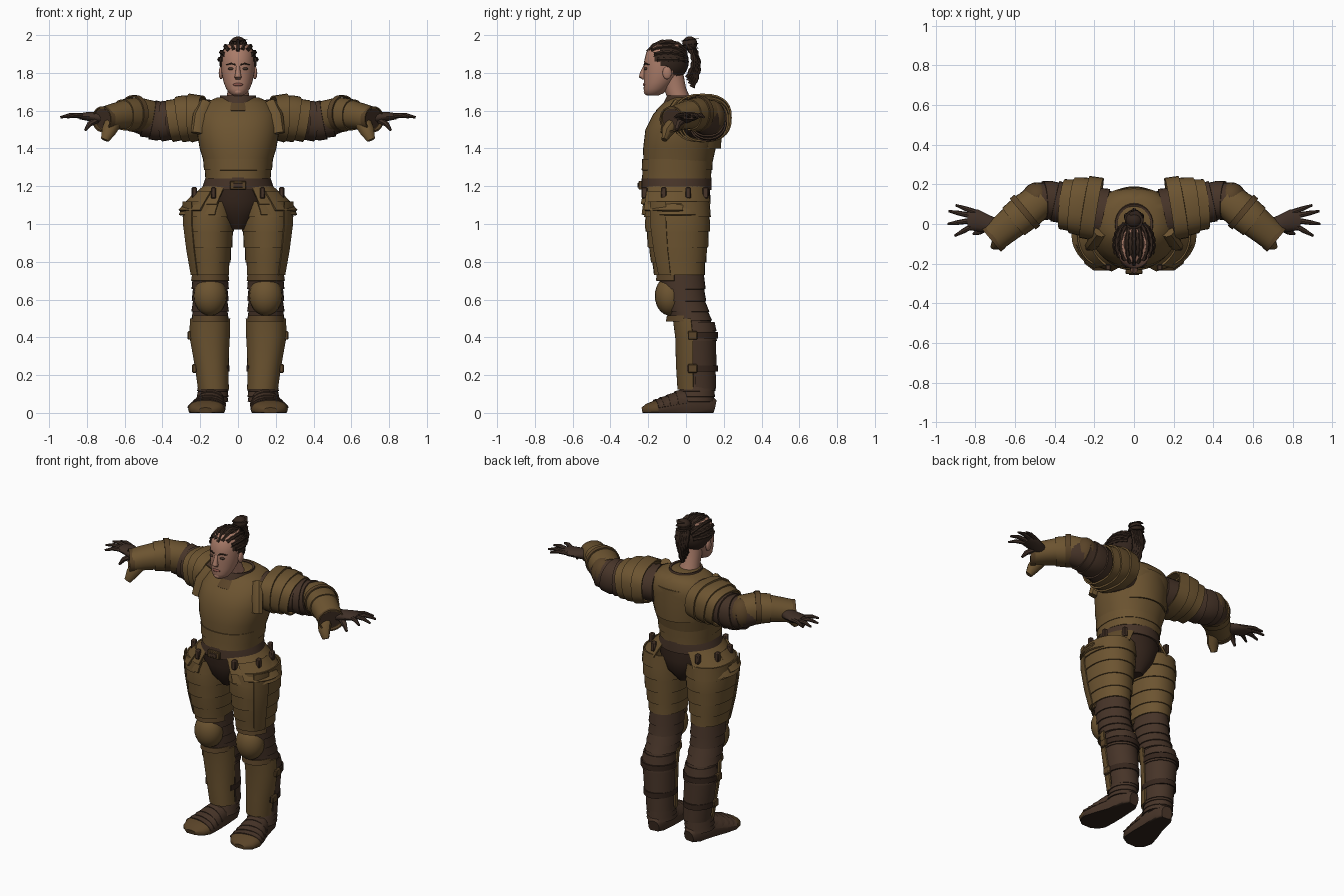
import bpy, bmesh, math
from mathutils import Vector, Matrix

if "Cube" in bpy.data.objects:
    bpy.data.objects.remove(bpy.data.objects["Cube"])


def colour(name, r, g, b):
    m = bpy.data.materials.new(name)
    m.use_nodes = True
    m.diffuse_color = (r, g, b, 1)
    bsdf = m.node_tree.nodes["Principled BSDF"]
    bsdf.inputs["Base Color"].default_value = (r, g, b, 1)
    bsdf.inputs["Roughness"].default_value = 0.8
    return m


BRONZE = colour("bronze plate", .15, .088, .03)
TRIM = colour("dull bronze trim", .10, .056, .021)
LEATHER = colour("dark leather", .062, .034, .021)
CLOTH = colour("black brown cloth", .036, .019, .012)
GLOVE = colour("brown glove", .05, .029, .02)
SOLE = colour("boot sole", .028, .017, .011)
SKIN = colour("skin", .40, .20, .14)
HAIR = colour("dark hair", .032, .018, .012)
LIPS = colour("lips", .25, .09, .07)
EYES = colour("eyes", .06, .035, .025)


def finish(name, bm, mats, mirror=False, rule=None, angle=40):
    bmesh.ops.recalc_face_normals(bm, faces=bm.faces)
    if rule:
        for f in bm.faces:
            f.material_index = rule(f.calc_center_median(), f.normal)
    mesh = bpy.data.meshes.new(name)
    bm.to_mesh(mesh)
    bm.free()
    for m in mats if isinstance(mats, list) else [mats]:
        mesh.materials.append(m)
    ob = bpy.data.objects.new(name, mesh)
    bpy.context.scene.collection.objects.link(ob)
    bpy.ops.object.select_all(action='DESELECT')
    ob.select_set(True)
    bpy.context.view_layer.objects.active = ob
    bpy.ops.object.shade_smooth_by_angle(angle=math.radians(angle))
    if mirror:
        ob.modifiers.new("mirror", 'MIRROR')
    return ob


def loft(name, strips, mats, path=False, arc=(0, 360), n=28, thick=0, p=1, **kw):
    """Skin each strip of (x, y, z, half width, half depth) rings."""
    bm = bmesh.new()
    full = arc[1] - arc[0] == 360
    for rings in strips if isinstance(strips[0], list) else [strips]:
        centres = [Vector(r[:3]) for r in rings]
        whole = (centres[-1] - centres[0]).normalized()
        ref = Vector((0, 0, 1)) if abs(whole.z) < .8 else Vector((0, 1, 0))
        loops = []
        for i, (c, r) in enumerate(zip(centres, rings)):
            u, v = Vector((1, 0, 0)), Vector((0, 1, 0))
            if path:
                t = (centres[min(i + 1, len(rings) - 1)] - centres[max(i - 1, 0)]).normalized()
                u = t.cross(ref).normalized()
                v = u.cross(t)
            loop = []
            for k in range(n if full else n + 1):
                a = math.radians(arc[0] + (arc[1] - arc[0]) * k / n)
                cs, sn = math.cos(a), math.sin(a)
                q = c + u * math.copysign(abs(cs) ** p, cs) * r[3] + v * math.copysign(abs(sn) ** p, sn) * r[4]
                q.z = max(q.z, 0)
                loop.append(bm.verts.new(q))
            loops.append(loop)
        for lo, hi in zip(loops, loops[1:]):
            for k in range(n):
                j = (k + 1) % len(lo)
                bm.faces.new((lo[k], lo[j], hi[j], hi[k]))
        if full and not thick:
            bm.faces.new(loops[0])
            bm.faces.new(loops[-1])
    if thick:
        bmesh.ops.recalc_face_normals(bm, faces=bm.faces)
        bmesh.ops.solidify(bm, geom=bm.faces[:], thickness=thick)
    return finish(name, bm, mats, **kw)


def sample(rings, t):
    f = max(0, min(t, 1)) * (len(rings) - 1)
    i = min(int(f), len(rings) - 2)
    return [a + (b - a) * (f - i) for a, b in zip(rings[i], rings[i + 1])]


def lames(rings, count, flare=.009, overlap=.15):
    """Split a profile into overlapping plates that flare at the far edge."""
    strips = []
    for i in range(count):
        strip = []
        for k in range(3):
            r = sample(rings, (i + (1 + overlap) * k / 2) / count)
            strip.append(r[:3] + [r[3] + flare * k / 2, r[4] + flare * k / 2])
        strips.append(strip)
    return strips


def ball(name, c, r, mat, cut=None, **kw):
    bm = bmesh.new()
    bmesh.ops.create_uvsphere(bm, u_segments=20, v_segments=14, radius=1,
                              matrix=Matrix.Translation(c) @ Matrix.Diagonal((*r, 1)))
    if cut:
        bad = [f for f in bm.faces if cut(f.calc_center_median())]
        bmesh.ops.delete(bm, geom=bad, context='FACES')
    return finish(name, bm, mat, **kw)


def box(name, c, s, mat, **kw):
    bm = bmesh.new()
    bmesh.ops.create_cube(bm, size=1, matrix=Matrix.Translation(c) @ Matrix.Diagonal((*s, 1)))
    bmesh.ops.bevel(bm, geom=bm.edges[:], offset=min(s) * .2, segments=1, affect='EDGES')
    return finish(name, bm, mat, **kw)


# Torso
loft("breastplate", [(0, -.05, 1.23, .165, .17), (0, -.045, 1.30, .172, .18), (0, -.035, 1.40, .203, .192),
                     (0, -.02, 1.50, .22, .195), (0, .005, 1.58, .215, .18), (0, .025, 1.64, .18, .14),
                     (0, .025, 1.67, .11, .105)], BRONZE, p=.9, n=40)
loft("waist_lames", lames([(0, -.045, 1.345, .185, .187), (0, -.05, 1.24, .168, .178)], 2, .005), BRONZE,
     n=40, thick=.006, p=.9)
loft("collar", [(0, .005, 1.61, .115, .135), (0, .0, 1.65, .1, .115), (0, .0, 1.68, .095, .1)],
     LEATHER, thick=.012)
loft("neckline_trim", [(0, .005, 1.60, .15, .165), (0, .01, 1.64, .12, .13)], TRIM, thick=.008)
loft("back_plate", [(0, .02, 1.40, .17, .165), (0, .025, 1.50, .185, .165), (0, .03, 1.60, .18, .155)],
     BRONZE, arc=(35, 145), thick=.01)

# Hips
loft("hip_cloth", [(0, -.04, .97, .05, .10), (0, -.04, 1.04, .13, .155), (0, -.045, 1.12, .18, .175),
                   (0, -.05, 1.22, .17, .175)], CLOTH)
loft("belt", [(0, -.05, 1.18, .192, .186), (0, -.05, 1.21, .184, .186), (0, -.05, 1.245, .172, .184)],
     LEATHER, thick=.012, n=40)
box("buckle", (0, -.242, 1.205), (.085, .02, .045), TRIM)
box("buckle_bar", (0, -.252, 1.205), (.05, .012, .022), LEATHER)
skirt = [(0, -.05, 1.20, .185, .18), (0, -.05, 1.15, .235, .187), (0, -.05, 1.09, .29, .19), (0, -.05, 1.05, .30, .185)]
loft("tassets", lames(skirt, 2, .014), BRONZE, arc=(-68, 62), thick=.01, mirror=True, p=.95)
loft("hip_guard", [(0, -.06, 1.175, .225, .195), (0, -.06, 1.075, .315, .215)], BRONZE,
     arc=(-50, 12), thick=.012, n=10, mirror=True)
for i, a in enumerate((-58, -20, 18, 50)):
    c = math.radians(a)
    box("tasset_strap_%d" % (i + 1), (.245 * math.cos(c), -.05 + .20 * math.sin(c), 1.165),
        (.028, .03, .06), LEATHER, mirror=True)

# Legs
loft("leg", [(.13, .07, .06, .065, .075), (.13, .068, .15, .073, .083), (.145, .06, .30, .087, .098),
             (.15, .055, .42, .095, .104), (.148, .03, .51, .086, .092), (.147, -.005, .60, .085, .098),
             (.148, -.025, .75, .092, .12), (.15, -.04, .95, .12, .15)], LEATHER, mirror=True)
thigh = [(.15, -.045, 1.12, .137, .17), (.154, -.045, 1.0, .13, .168), (.152, -.042, .86, .113, .15),
         (.148, -.035, .73, .093, .127)]
loft("thigh_plates", lames(thigh, 5, .008), BRONZE, thick=.008, mirror=True, p=.92)
loft("thigh_side_strip", [(r[0], r[1], r[2], r[3] + .014, r[4] + .012) for r in thigh], BRONZE,
     arc=(-52, -18), n=6, thick=.006, mirror=True, p=.92)
loft("knee_bands", lames([(.147, -.025, .73, .092, .12), (.147, -.008, .60, .09, .105),
                          (.148, .03, .49, .092, .10)], 4, .008), LEATHER, thick=.007, mirror=True)
ball("knee_cop", (.147, -.085, .62), (.088, .08, .105), BRONZE, mirror=True)
for z, y, r in ((.715, -.03, .10), (.50, .02, .096)):
    loft("knee_trim", [(.147, y, z + .015, r, r + .025), (.147, y, z - .015, r + .005, r + .03)],
         TRIM, arc=(-165, -15), thick=.008, mirror=True)
loft("shin_plate", [(.13, .055, .125, .082, .10), (.14, .055, .25, .09, .108), (.15, .055, .40, .107, .112),
                    (.148, .045, .50, .108, .115)], BRONZE, arc=(-172, -8), thick=.01, mirror=True, p=.9)
loft("calf_plates", lames([(.148, .05, .48, .095, .102), (.15, .055, .40, .098, .103),
                           (.13, .068, .13, .076, .086)], 4, .006), LEATHER, arc=(-10, 190), thick=.007, mirror=True)
for z, x, w in ((.41, .15, .108), (.235, .14, .094)):
    loft("calf_strap", [(x, .055, z + .017, w, .115), (x, .055, z - .017, w, .115)], CLOTH,
         arc=(-25, 205), thick=.008, mirror=True)
    box("calf_buckle", (x + w - .002, .035, z), (.022, .05, .045), TRIM, mirror=True)
loft("ankle_lames", lames([(.132, .065, .15, .078, .088), (.135, .05, .06, .078, .095)], 3, .006),
     LEATHER, thick=.007, mirror=True)

# Feet
foot = [(.125, .15, .03, .035, .04), (.13, .11, .04, .06, .07), (.14, .0, .04, .072, .09),
        (.155, -.09, .03, .09, .062), (.167, -.16, .02, .098, .046), (.172, -.205, .015, .078, .034),
        (.172, -.232, .01, .035, .018)]
loft("boot", foot, [LEATHER, SOLE, TRIM], path=True, p=.85, mirror=True,
     rule=lambda c, nrm: 1 if c.z < .004 else 2 if c.y < -.15 else 0)
loft("boot_plates", lames(foot[2:5], 4, .006), LEATHER, path=True, arc=(8, 172), thick=.006, mirror=True)

# Arms
loft("pauldron", lames([(.18, .075, 1.565, .16, .115), (.27, .09, 1.56, .142, .118),
                        (.36, .10, 1.545, .115, .10)], 3, .012), BRONZE, path=True, thick=.01, mirror=True, p=.8)
loft("shoulder_lining", [(.15, .05, 1.55, .13, .11), (.36, .10, 1.545, .105, .095)], LEATHER,
     path=True, mirror=True)
loft("shoulder_strap", [(.17, -.04, 1.64, .035, .03), (.20, -.09, 1.57, .04, .03), (.215, -.11, 1.48, .035, .025)],
     BRONZE, path=True, n=8, mirror=True)
sleeve = [(.33, .10, 1.545, .10, .095), (.42, .12, 1.545, .094, .10), (.50, .115, 1.56, .085, .09),
          (.56, .07, 1.57, .075, .075)]
loft("sleeve", sleeve, LEATHER, path=True, mirror=True)
loft("sleeve_lames", lames(sleeve[:3], 3, .009), LEATHER, path=True, thick=.008, mirror=True, p=.9)
ball("elbow_cop", (.49, .135, 1.565), (.075, .075, .09), TRIM, mirror=True)
forearm = [(.47, .12, 1.565, .085, .09), (.55, .06, 1.585, .09, .085), (.63, -.005, 1.575, .078, .07),
           (.71, -.07, 1.555, .066, .056)]
loft("bracer", lames(forearm, 2, .008), BRONZE, path=True, thick=.01, mirror=True, p=.9)
loft("forearm_lining", forearm, LEATHER, path=True, mirror=True)
for i in (1, 3):
    x, y, z, a, b = forearm[i]
    loft("bracer_trim", [(x - .012, y + .01, z, a + .012, b + .012), (x + .012, y - .01, z, a + .012, b + .012)],
         TRIM, path=True, thick=.008, mirror=True)
loft("cuff_flap", [(.66, -.06, 1.54, .045, .04), (.685, -.10, 1.49, .038, .032), (.705, -.115, 1.445, .022, .015)],
     BRONZE, path=True, n=10, mirror=True)

# Hands
loft("glove", [(.66, -.03, 1.56, .04, .035), (.74, .0, 1.565, .045, .03), (.80, .02, 1.57, .055, .023),
               (.84, .02, 1.57, .05, .016)], GLOVE, path=True, n=14, mirror=True)
knuckles = [(.80, .06), (.835, .045), (.84, .015), (.825, -.015)]
tips = [(.90, .095), (.935, .065), (.94, .0), (.905, -.06)]
fingers = [[(*k, 1.572, .014, .013), ((k[0] + t[0]) / 2, (k[1] + t[1]) / 2, 1.576, .012, .012),
            (*t, 1.565, .006, .006)] for k, t in zip(knuckles, tips)]
fingers.append([(.74, -.01, 1.555, .024, .02), (.785, -.04, 1.53, .016, .015), (.81, -.05, 1.495, .007, .007)])
loft("fingers", fingers, GLOVE, path=True, n=8, mirror=True)

# Head
loft("neck", [(0, -.03, 1.65, .06, .06), (0, -.06, 1.72, .055, .06), (0, -.08, 1.80, .06, .065)], SKIN)
loft("face", [(0, -.178, 1.68, .025, .03), (0, -.17, 1.692, .045, .05), (0, -.16, 1.715, .062, .064),
              (0, -.143, 1.75, .076, .08), (0, -.125, 1.80, .087, .10), (0, -.118, 1.86, .09, .104),
              (0, -.11, 1.91, .085, .10), (0, -.10, 1.95, .06, .075)], SKIN, angle=60)
loft("nose", [(0, -.214, 1.84, .010, .010), (0, -.228, 1.80, .013, .016), (0, -.232, 1.777, .019, .018),
              (0, -.222, 1.765, .012, .008)], SKIN, n=12)
ball("lips", (0, -.219, 1.738), (.026, .010, .009), LIPS)
ball("chin", (0, -.20, 1.70), (.026, .024, .02), SKIN)
ball("eye", (.036, -.212, 1.822), (.017, .010, .008), EYES, mirror=True)
loft("brow", [(.014, -.222, 1.843, .004, .005), (.038, -.215, 1.85, .005, .005), (.062, -.196, 1.843, .004, .003)],
     HAIR, path=True, n=6, mirror=True)
ball("ear", (.09, -.10, 1.80), (.012, .024, .034), SKIN, mirror=True)

# Hair cap, braids over the skull, top knot and hanging braids
MID, RAD = Vector((0, -.10, 1.86)), Vector((.099, .115, .108))
ball("hair_cap", MID, RAD, HAIR, cut=lambda c: c.y < -.20 + (1.915 - c.z) * 1.1)


def braid(points, r):
    return [(*q, r * (1 + .25 * math.sin(i * 2.2)), r * (1 + .25 * math.cos(i * 2.2))) for i, q in enumerate(points)]


rows = []
for k in range(-4, 5):
    a = math.radians(k * 21)
    start = 28 + abs(k) * 9
    pts = []
    for i in range(16):
        f = math.radians(start + (150 - start) * i / 15)
        pts.append(MID + Vector((RAD.x * math.sin(f) * math.sin(a), -RAD.y * math.cos(f), RAD.z * math.sin(f) * math.cos(a))))
    rows.append(braid(pts, .011))
loft("skull_braids", rows, HAIR, path=True, n=6)
coil = [Vector((.034 * math.cos(i * .6), .02 + .034 * math.sin(i * .6), 1.925 + i * .0024)) for i in range(25)]
loft("knot_coil", braid(coil, .014), HAIR, n=8, path=False)
ball("top_knot", (0, .02, 1.955), (.042, .04, .038), HAIR)
tails = []
for k in range(-3, 4):
    pts = [Vector((k * (.008 + .004 * math.sin(i * .3)), .03 + .035 * math.sin(i * .22) - abs(k) * .008,
                   1.955 - i * (.0165 - abs(k) * .0012))) for i in range(15)]
    tails.append(braid(pts, .014))
loft("hanging_braids", tails, HAIR, path=True, n=7)
